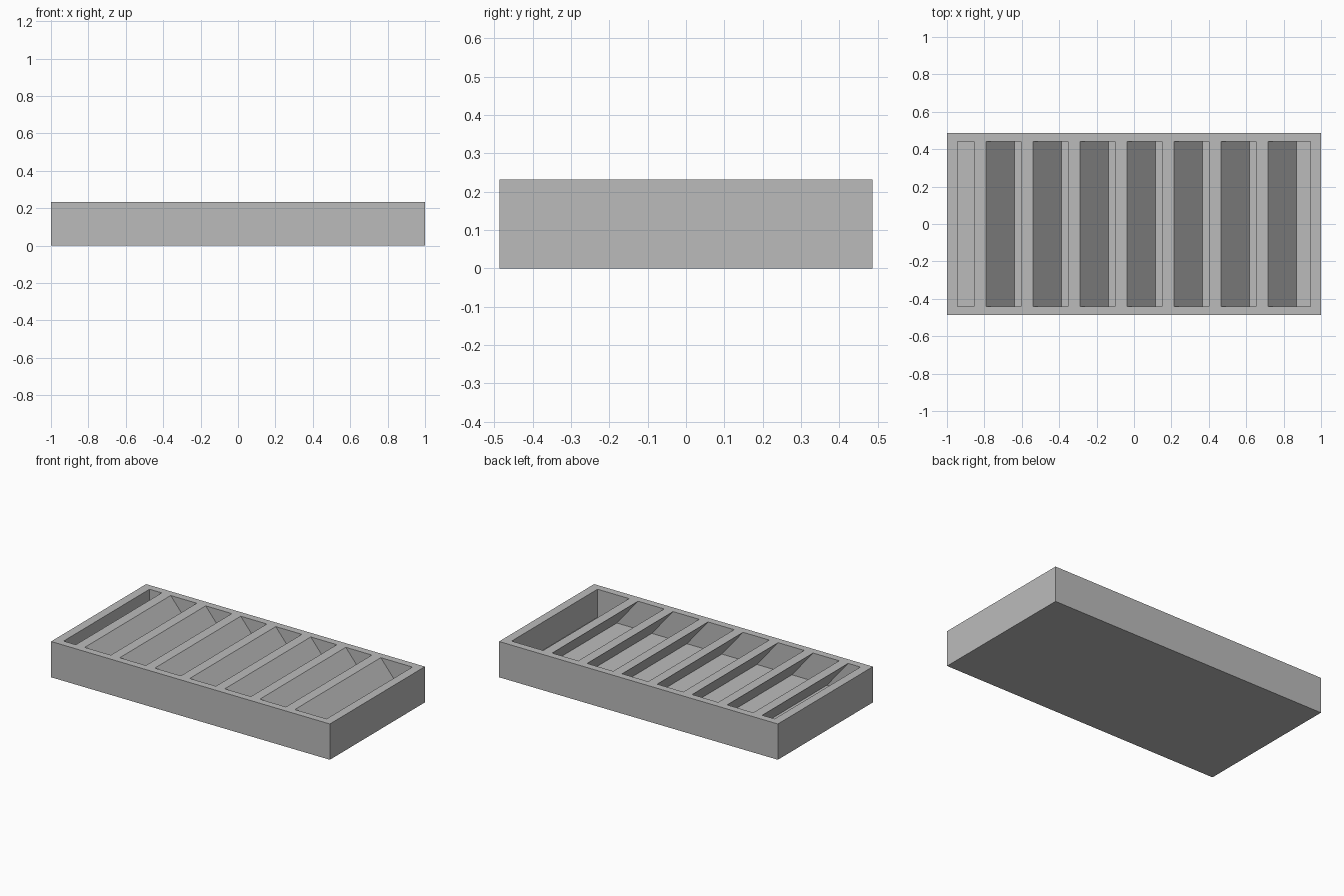
import bpy, bmesh

if "Cube" in bpy.data.objects:
    bpy.data.objects.remove(bpy.data.objects["Cube"], do_unlink=True)

HALF_X, HALF_Y, HEIGHT = 1.0, 0.487, 0.232
FLOOR, IN_X, IN_Y = 0.05, 0.943, 0.44
PITCH, SLOTS = 0.2512, 8
FIRST_LEFT, FIRST_RIGHT = -0.791, -0.855   # top edges of the first divider
LEAN = 0.152 / (HEIGHT - FLOOR)            # sideways run of a divider per unit depth

grey = bpy.data.materials.new("plain grey")
grey.use_nodes = True
colour = (0.5, 0.5, 0.5, 1)
grey.diffuse_color = colour
grey.node_tree.nodes["Principled BSDF"].inputs["Base Color"].default_value = colour


def add_prism(bm, profile, half_y):
    """Extrude an x-z profile along y."""
    face = bm.faces.new([bm.verts.new((x, -half_y, z)) for x, z in profile])
    out = bmesh.ops.extrude_face_region(bm, geom=[face])
    moved = [v for v in out["geom"] if isinstance(v, bmesh.types.BMVert)]
    bmesh.ops.translate(bm, verts=moved, vec=(0, 2 * half_y, 0))


def make_object(name, bm):
    bmesh.ops.recalc_face_normals(bm, faces=bm.faces)
    mesh = bpy.data.meshes.new(name)
    bm.to_mesh(mesh)
    bm.free()
    mesh.materials.append(grey)
    ob = bpy.data.objects.new(name, mesh)
    bpy.context.collection.objects.link(ob)
    return ob


# Solid tray block
bm = bmesh.new()
add_prism(bm, [(-HALF_X, 0), (HALF_X, 0), (HALF_X, HEIGHT), (-HALF_X, HEIGHT)], HALF_Y)
tray = make_object("slotted_tray", bm)

# Slanted pockets; the two end pockets have one upright wall each
top = HEIGHT + 0.02
bm = bmesh.new()
for i in range(SLOTS):
    def left(z):
        return -IN_X if i == 0 else FIRST_LEFT + PITCH * (i - 1) + LEAN * (HEIGHT - z)

    def right(z):
        return IN_X if i == SLOTS - 1 else FIRST_RIGHT + PITCH * i + LEAN * (HEIGHT - z)

    add_prism(bm, [(left(FLOOR), FLOOR), (right(FLOOR), FLOOR),
                   (right(top), top), (left(top), top)], IN_Y)
cutter = make_object("pocket_cutter", bm)
cutter.hide_render = True

# Cut the pockets and keep only the finished tray
cut = tray.modifiers.new("pockets", "BOOLEAN")
cut.operation = "DIFFERENCE"
cut.solver = "EXACT"
cut.object = cutter
bpy.context.view_layer.update()
graph = bpy.context.evaluated_depsgraph_get()
result = bpy.data.meshes.new_from_object(tray.evaluated_get(graph))
tray.modifiers.clear()
tray.data = result
bpy.data.objects.remove(cutter, do_unlink=True)
